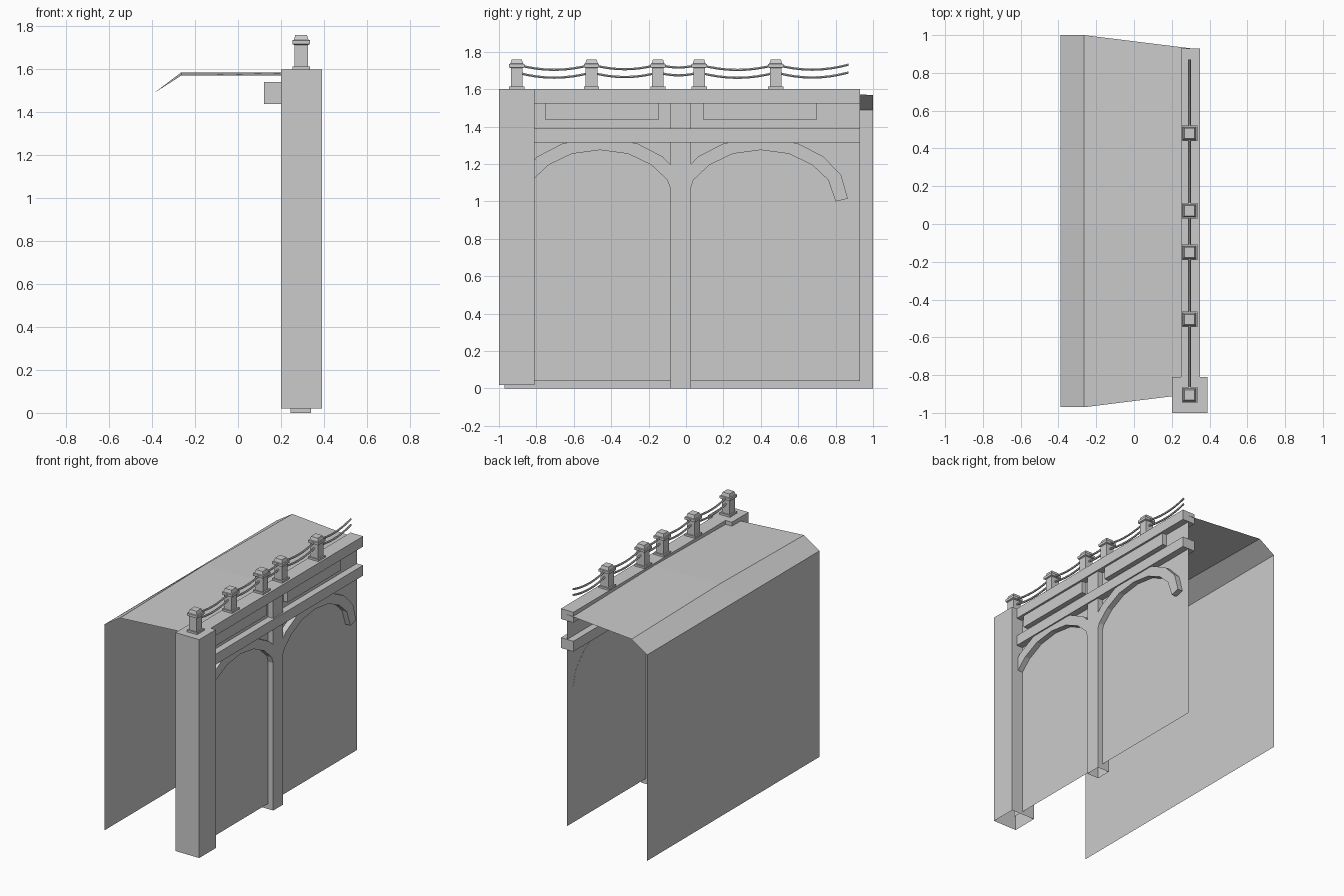
import bpy, bmesh, math

if "Cube" in bpy.data.objects:
    bpy.data.objects.remove(bpy.data.objects["Cube"])


def make(name, verts, faces):
    me = bpy.data.meshes.new(name)
    me.from_pydata(verts, [], faces)
    me.update()
    ob = bpy.data.objects.new(name, me)
    bpy.context.collection.objects.link(ob)
    return ob


def box(name, x, y, z, open_bottom=False):
    v = [(a, b, c) for c in z for b in y for a in x]
    f = [(0, 1, 5, 4), (1, 3, 7, 5), (3, 2, 6, 7), (2, 0, 4, 6), (4, 5, 7, 6)]
    if not open_bottom:
        f.append((0, 2, 3, 1))
    return make(name, v, f)


# Plain sheets: rear wall and arcade wall (outsides face away from the interior)
make("rear_wall", [(-0.39, 1, 0), (-0.39, -0.97, 0), (-0.39, -0.97, 1.49), (-0.39, 1, 1.49)],
     [(3, 2, 1, 0)])
make("arcade_wall", [(0.3, -0.9, 0.04), (0.3, 0.93, 0.04), (0.3, 0.93, 1.57), (0.3, -0.9, 1.57)],
     [(0, 1, 2, 3)])

# Roof sheet: sloped eave and a nearly flat deck, slightly raised midway
rows = []
for y_out, y_in, crown in ((-0.97, -0.90, 1.57), (0.0, 0.0, 1.585), (1.0, 0.93, 1.57)):
    rows += [(-0.39, y_out, 1.49), (-0.265, y_out, crown), (0.3, y_in, crown)]
make("roof", rows, [(i, i + 1, i + 4, i + 3) for i in (0, 1, 3, 4)])

# Corner pillar and centre post, open underneath
box("corner_pillar", (0.2, 0.39), (-1.0, -0.81), (0.02, 1.6), True)
box("centre_post", (0.245, 0.34), (-0.083, 0.028), (0, 1.55), True)

# Horizontal beams
box("upper_beam", (0.25, 0.35), (-0.85, 0.93), (1.525, 1.6))
box("lower_beam", (0.25, 0.35), (-0.85, 0.93), (1.315, 1.39))

# Boxed panels between the beams
for y0 in (-0.755, 0.09):
    box("panel", (0.12, 0.335), (y0, y0 + 0.61), (1.438, 1.54))

# Faceted arches
half_in = [(0.40, 1.0), (0.36, 1.115), (0.275, 1.195), (0.15, 1.255), (0, 1.275)]
half_out = [(0.465, 1.015), (0.43, 1.14), (0.335, 1.24), (0.2, 1.31), (0, 1.345)]


def full(half):
    return half + [(-y, z) for y, z in half[-2::-1]]


def arch(yc):
    pairs = list(zip(full(half_in), full(half_out)))
    v, f = [], []
    for (yi, zi), (yo, zo) in pairs:
        v += [(0.299, yc + yi, zi), (0.34, yc + yi, zi), (0.34, yc + yo, zo), (0.299, yc + yo, zo)]
    for i in range(len(pairs) - 1):
        a, b = i * 4, i * 4 + 4
        f += [(a + j, a + (j + 1) % 4, b + (j + 1) % 4, b + j) for j in range(4)]
    n = len(v)
    f += [(3, 2, 1, 0), (n - 4, n - 3, n - 2, n - 1)]
    ob = make("arch", v, f)
    bm = bmesh.new()
    bm.from_mesh(ob.data)
    bmesh.ops.recalc_face_normals(bm, faces=bm.faces)
    bm.to_mesh(ob.data)
    bm.free()


for yc in (-0.46, 0.4):
    arch(yc)

# Square bollards made from stacked square rings
profile = [(0.041, 1.6), (0.041, 1.614), (0.031, 1.614), (0.031, 1.713),
           (0.041, 1.717), (0.041, 1.735), (0.034, 1.737), (0.027, 1.76)]
RX = 0.294
post_y = (-0.905, -0.505, -0.15, 0.07, 0.48)
for yc in post_y:
    v, f = [], []
    for r, z in profile:
        v += [(RX + sx * r, yc + sy * r, z) for sx, sy in ((-1, -1), (1, -1), (1, 1), (-1, 1))]
    for i in range(len(profile) - 1):
        a = i * 4
        f += [(a + j, a + (j + 1) % 4, a + 4 + (j + 1) % 4, a + 4 + j) for j in range(4)]
    k = len(v) - 4
    f.append((k, k + 1, k + 2, k + 3))
    make("bollard", v, f)

# Sagging cables strung between bollards and beyond the last one
stops = list(post_y) + [0.87]
for z_end in (1.732, 1.69):
    for ya, yb in zip(stops, stops[1:]):
        sag = 0.07 * (yb - ya)
        v, f = [], []
        N, S, R = 8, 6, 0.007
        for i in range(N + 1):
            t = i / N
            z = z_end - sag * 4 * t * (1 - t)
            for s in range(S):
                a = 2 * math.pi * s / S
                v.append((RX + R * math.cos(a), ya + (yb - ya) * t, z + R * math.sin(a)))
        for i in range(N):
            for s in range(S):
                n = (s + 1) % S
                f.append((i * S + s, (i + 1) * S + s, (i + 1) * S + n, i * S + n))
        f += [tuple(range(S)), tuple(range(N * S + S - 1, N * S - 1, -1))]
        make("cable", v, f)
